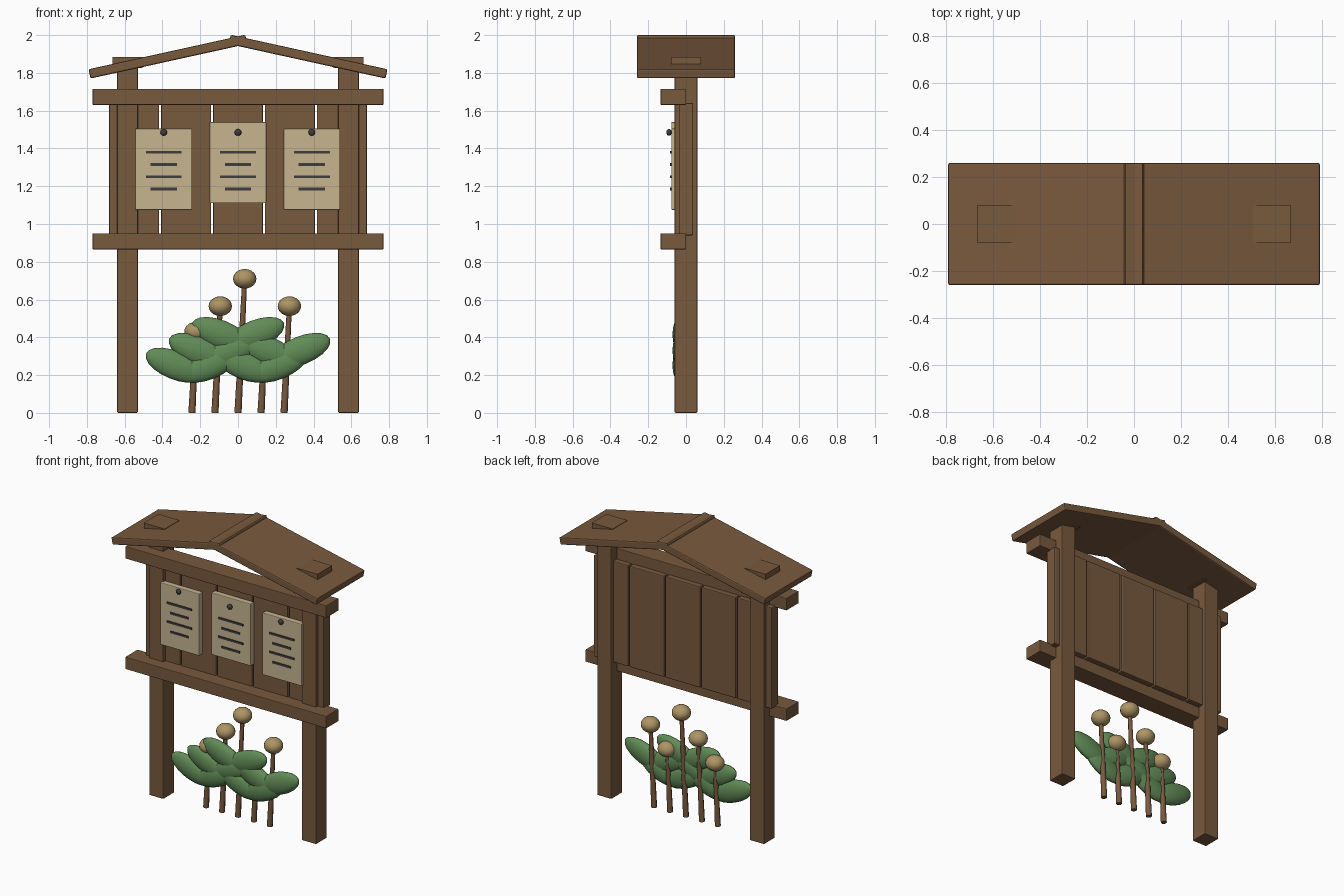
import bpy
from math import radians
from mathutils import Vector

if "Cube" in bpy.data.objects:
    bpy.data.objects.remove(bpy.data.objects["Cube"], do_unlink=True)


def material(name, rgb):
    m = bpy.data.materials.new(name)
    m.use_nodes = True
    m.diffuse_color = (*rgb, 1)
    bsdf = m.node_tree.nodes["Principled BSDF"]
    bsdf.inputs["Base Color"].default_value = (*rgb, 1)
    bsdf.inputs["Roughness"].default_value = 0.9
    return m


WOOD = material("brown wood", (0.19, 0.1, 0.048))
PAPER = material("cream paper", (0.57, 0.46, 0.28))
INK = material("dark ink", (0.05, 0.045, 0.045))
LEAF = material("leaf green", (0.12, 0.26, 0.095))
SEED = material("tan seed", (0.42, 0.3, 0.13))


def finish(ob, name, mat, smooth=False):
    ob.name = name
    ob.data.materials.append(mat)
    if smooth:
        bpy.ops.object.shade_smooth_by_angle(angle=radians(60))
    return ob


def box(name, center, size, mat=WOOD, bevel=0.006, tilt=0):
    bpy.ops.mesh.primitive_cube_add(size=1, location=center, rotation=(0, tilt, 0))
    ob = bpy.context.object
    ob.scale = size
    bpy.ops.object.transform_apply(location=False, rotation=False, scale=True)
    if bevel:
        mod = ob.modifiers.new("Bevel", "BEVEL")
        mod.width = bevel
        mod.segments = 2
    return finish(ob, name, mat)


def ellipsoid(name, center, radii, mat, tilt=0, segments=16, rings=10):
    bpy.ops.mesh.primitive_uv_sphere_add(segments=segments, ring_count=rings,
                                         radius=1, location=center)
    ob = bpy.context.object
    ob.scale = radii
    ob.rotation_euler = (0, tilt, 0)
    return finish(ob, name, mat, True)


def stalk(name, a, b, r1, r2):
    a, b = Vector(a), Vector(b)
    bpy.ops.mesh.primitive_cone_add(vertices=8, radius1=r1, radius2=r2,
                                    depth=(b - a).length, location=(a + b) / 2)
    ob = bpy.context.object
    ob.rotation_euler = (b - a).to_track_quat("Z", "Y").to_euler()
    return finish(ob, name, WOOD, True)


# Posts, their caps and the crossing roof panels
for side, s in (("left", 1), ("right", -1)):
    box(side + "_post", (s * 0.585, 0, 0.925), (0.11, 0.12, 1.85))
    box(side + "_post_cap", (s * 0.585, 0, 1.855), (0.16, 0.16, 0.06), bevel=0)
    box(side + "_roof_panel", (s * 0.371, 0, 1.886), (0.85, 0.52, 0.05),
        bevel=0.008, tilt=s * radians(12.4))

# Backing boards with narrow gaps
for i in range(5):
    box(f"back_board_{i + 1}", ((i - 2) * 0.275, 0, 1.29), (0.265, 0.076, 0.7))

# Front rails
for name, z in (("lower_rail", 0.908), ("upper_rail", 1.673)):
    box(name, (0, -0.067, z), (1.54, 0.135, 0.085), bevel=0.004)

# Notices with pins and written lines
for name, x, z in (("right", -0.393, 1.29), ("middle", 0, 1.325), ("left", 0.391, 1.29)):
    box(name + "_notice", (x, -0.058, z), (0.3, 0.04, 0.43), PAPER, 0.005)
    ellipsoid(name + "_pin", (x, -0.09, 1.485), (0.018, 0.014, 0.018), INK)
    for row in range(4):
        width = 0.14 if row % 2 else 0.19
        box(f"{name}_line_{row + 1}", (x, -0.08, 1.38 - row * 0.065),
            (width, 0.008, 0.014), INK, 0)

# Plants: leaning stem, round seed head and a pair of spreading leaves
HEIGHTS = (0.43, 0.565, 0.71, 0.43, 0.565)
for i, h in enumerate(HEIGHTS):
    x = (i - 2) * 0.122
    top = (x + 0.05 * h, 0, h)
    stalk(f"stem_{i + 1}", (x, 0, 0), top, 0.019, 0.013)
    ellipsoid(f"seed_head_{i + 1}", top, (0.062, 0.06, 0.052), SEED)
    for side, s in (("left", 1), ("right", -1)):
        ellipsoid(f"{side}_leaf_{i + 1}", (x + s * 0.09, -0.03, 0.58 * h + 0.003),
                  (0.165, 0.042, 0.075), LEAF, tilt=-s * radians(22))
